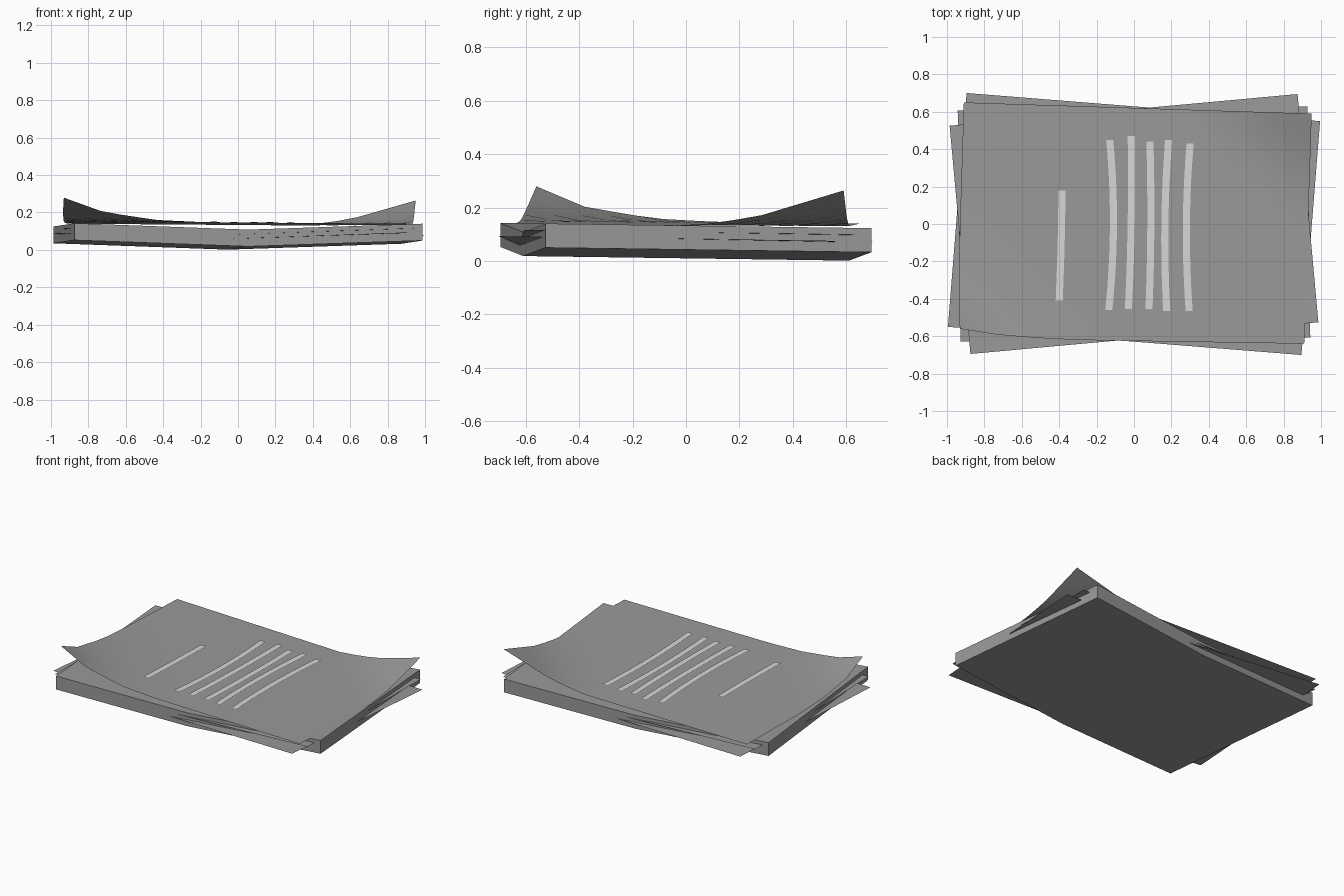
import bpy, bmesh, math
from mathutils import Matrix, Vector

if "Cube" in bpy.data.objects:
    bpy.data.objects.remove(bpy.data.objects["Cube"])


def material(name, value):
    m = bpy.data.materials.new(name)
    m.use_nodes = True
    col = (value, value, value, 1)
    m.diffuse_color = col
    m.node_tree.nodes["Principled BSDF"].inputs["Base Color"].default_value = col
    return m


paper = material("grey paper", 0.32)
ink = material("pale ink", 0.68)


def finish(name, bm, mat, smooth=False):
    mesh = bpy.data.meshes.new(name)
    bm.to_mesh(mesh)
    bm.free()
    ob = bpy.data.objects.new(name, mesh)
    bpy.context.collection.objects.link(ob)
    mesh.materials.append(mat)
    if smooth:
        for p in mesh.polygons:
            p.use_smooth = True
    return ob


def sag(bm, angle, lift):
    """Turn the paper about z and let it sag along its middle."""
    turn = Matrix.Rotation(math.radians(angle), 3, "Z")
    for v in bm.verts:
        fold = abs(v.co.x)
        v.co = turn @ v.co
        v.co.z += lift + 0.01 - 0.014 * v.co.y + 0.035 * fold


# Thick stack of paper, creased across its middle
bm = bmesh.new()
bmesh.ops.create_cube(bm, size=1, matrix=Matrix.Diagonal((1.868, 1.225, 0.09, 1)))
bmesh.ops.bisect_plane(bm, geom=bm.verts[:] + bm.edges[:] + bm.faces[:],
                       plane_co=(0, 0, 0), plane_no=(1, 0, 0))
sag(bm, 5.2, 0.045)
finish("paper_stack", bm, paper)

# Loose sheets sticking out of the stack
for name, length, width, angle, lift in (
        ("lower_loose_sheet", 1.896, 1.254, -4.55, 0.04),
        ("upper_loose_sheet", 1.87, 1.235, 0.7, 0.065)):
    bm = bmesh.new()
    bmesh.ops.create_grid(bm, x_segments=2, y_segments=1, size=0.5,
                          matrix=Matrix.Diagonal((length, width, 1, 1)))
    sag(bm, angle, lift)
    finish(name, bm, paper)


def ramp(d, points):
    for (d0, z0), (d1, z1) in zip(points, points[1:]):
        if d < d1:
            return z0 + (z1 - z0) * (d - d0) / (d1 - d0)
    return 0


FRONT_CURL = ((0, 0.125), (0.22, 0.05), (0.5, 0.01), (0.75, 0))
BACK_CURL = ((0, 0.138), (0.34, 0.035), (0.58, 0))


def curls(x, y):
    front = ramp(max(0, x + 0.95 + y + 0.61), FRONT_CURL)
    back = ramp(max(0, 0.95 - x + 0.59 - y), BACK_CURL)
    return front, back


def height(x, y):
    return 0.14 - 0.008 * x - 0.011 * y + sum(curls(x, y))


# Top sheet with two opposite corners curling up
corners = [Vector(c) for c in ((-0.95, -0.61), (0.91, -0.64), (-0.91, 0.65), (0.95, 0.59))]
bm = bmesh.new()
bmesh.ops.create_grid(bm, x_segments=18, y_segments=12, size=0.5)
for v in bm.verts:
    s, t = v.co.x + 0.5, v.co.y + 0.5
    p = corners[0].lerp(corners[1], s).lerp(corners[2].lerp(corners[3], s), t)
    front, back = curls(p.x, p.y)
    v.co = (p.x + 0.15 * front, p.y + 0.4 * front, height(p.x, p.y))
finish("curled_top_sheet", bm, paper, smooth=True)

# Written lines: x at back, middle and front, then y at back and front
lines = (
    (-0.385, -0.39, -0.40, 0.18, -0.41),
    (-0.13, -0.11, -0.135, 0.45, -0.46),
    (-0.015, -0.015, -0.03, 0.47, -0.455),
    (0.085, 0.09, 0.08, 0.44, -0.455),
    (0.185, 0.165, 0.175, 0.45, -0.465),
    (0.30, 0.28, 0.295, 0.43, -0.465),
)
ROWS = 14
for i, (xb, xm, xf, yb, yf) in enumerate(lines):
    bm = bmesh.new()
    previous = None
    for r in range(ROWS + 1):
        t = r / ROWS
        y = yf + (yb - yf) * t
        x = xf * (1 - t) * (1 - 2 * t) + 4 * xm * t * (1 - t) + xb * t * (2 * t - 1)
        pair = [bm.verts.new((x + o, y, height(x + o, y) + 0.005)) for o in (-0.019, 0.019)]
        if previous:
            bm.faces.new((previous[0], previous[1], pair[1], pair[0]))
        previous = pair
    finish(f"written_line_{i + 1}", bm, ink)
